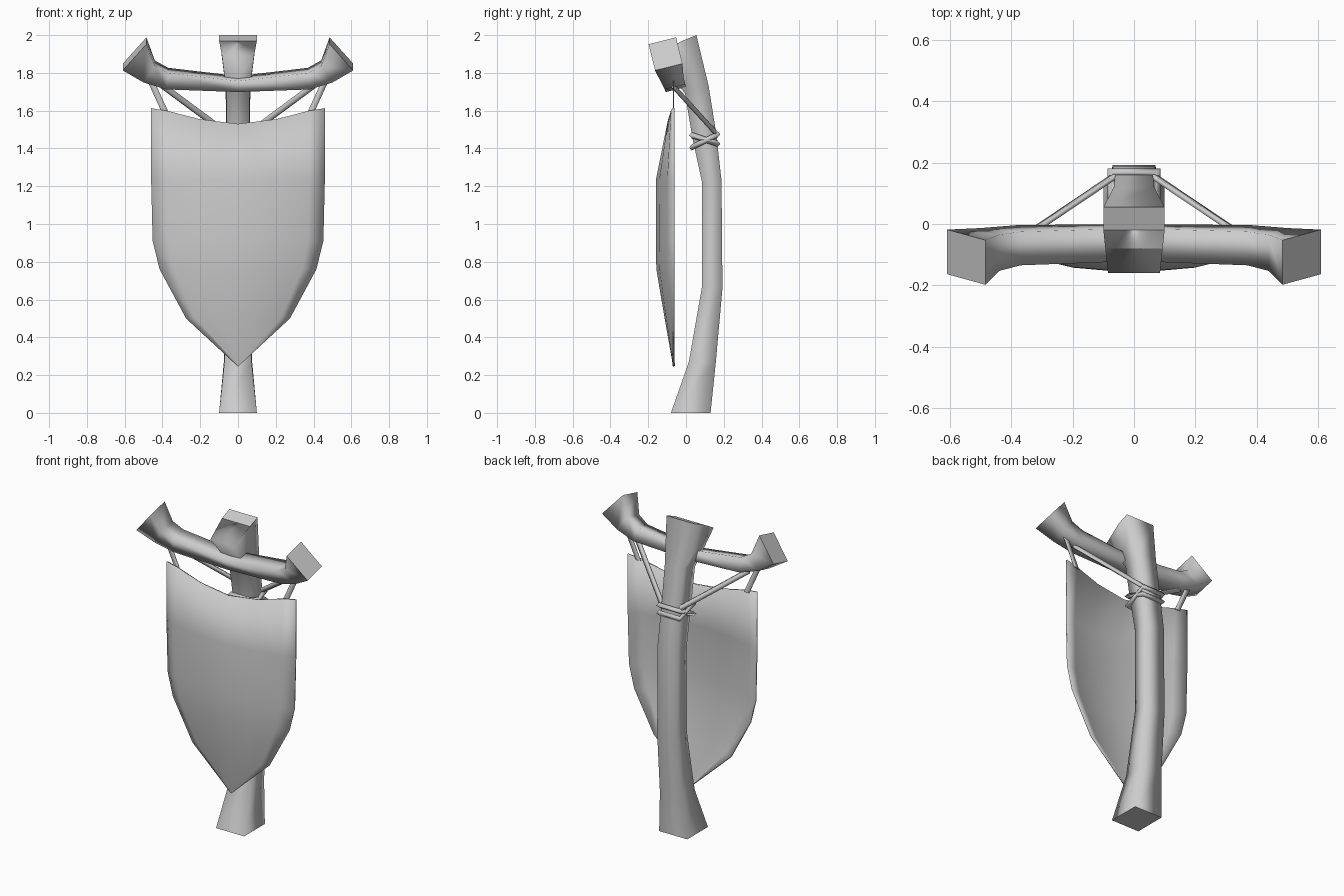
import bpy, bmesh
from mathutils import Vector

if "Cube" in bpy.data.objects:
    bpy.data.objects.remove(bpy.data.objects["Cube"])


def finish(name, bm, sharp_faces=()):
    bmesh.ops.remove_doubles(bm, verts=bm.verts, dist=0.0005)
    bmesh.ops.recalc_face_normals(bm, faces=bm.faces)
    for f in bm.faces:
        f.smooth = True
    for f in sharp_faces:
        if f.is_valid:
            for e in f.edges:
                e.smooth = False
    me = bpy.data.meshes.new(name)
    bm.to_mesh(me)
    bm.free()
    ob = bpy.data.objects.new(name, me)
    bpy.context.collection.objects.link(ob)
    return ob


def loft(name, rings, closed=False):
    """Skin a row of equal-sized rings; open rows get end caps."""
    bm = bmesh.new()
    vs = [[bm.verts.new(p) for p in r] for r in rings]
    n, m = len(rings[0]), len(rings)
    for i in range(m if closed else m - 1):
        a, b = vs[i], vs[(i + 1) % m]
        for j in range(n):
            k = (j + 1) % n
            bm.faces.new((a[j], a[k], b[k], b[j]))
    caps = [] if closed else [bm.faces.new(vs[0]), bm.faces.new(vs[-1])]
    return finish(name, bm, caps)


# Post: bent four-sided beam with a flared foot and a forward-hooked head
# (front half width, front y, front z, back half width, back y, back z)
post = [
    (.100, -.08, 0.0, .100, .130, 0.0),
    (.072, .015, .27, .075, .158, .27),
    (.065, .085, .67, .070, .193, .66),
    (.065, .085, 1.22, .070, .188, 1.23),
    (.060, .035, 1.45, .062, .160, 1.48),
    (.060, -.005, 1.69, .066, .120, 1.73),
    (.085, -.16, 1.89, .100, .055, 2.0),
    (.100, -.02, 1.97, .100, .055, 2.0),
]
loft("post", [[(-a, fy, fz), (a, fy, fz), (b, by, bz), (-b, by, bz)]
              for a, fy, fz, b, by, bz in post])

# Crossbar: tilted four-sided bar with upturned knobbed ends
D, U = Vector((0, .97, .24)), Vector((0, -.24, .97))
BAR_O = Vector((0, 0, 1.725))


def bar_pt(x, d, u):
    return BAR_O + Vector((x, 0, 0)) + D * d + U * u


# (bottom x, bottom u, top x, top u, front d, back d)
half = [
    (0, 0, 0, .060, -.11, 0),
    (.38, .015, .37, .105, -.113, 0),
    (.50, .055, .44, .145, -.122, 0),
    (.61, .125, .485, .268, -.138, .012),
]


def bar_ring(r, s):
    bx, bu, tx, tu, f, b = r
    return [bar_pt(s * bx, f, bu), bar_pt(s * bx, b, bu),
            bar_pt(s * tx, b, tu), bar_pt(s * tx, f, tu)]


loft("crossbar", [bar_ring(r, -1) for r in reversed(half)] +
     [bar_ring(r, 1) for r in half[1:]])

# Shield panel: bowed sheet narrowing to a point (half width, z, centre y)
rows = [(.46, 1.53, -.10), (.46, 1.24, -.158), (.452, .91, -.16),
        (.415, .76, -.157), (.275, .50, -.113), (0, .245, -.068)]
cols = [-1, -.82, -.44, 0, .44, .82, 1]
top_rise = {0: 0, .44: .025, .82: .07, 1: .083}
EDGE_Y = -.07
bm = bmesh.new()
grid = []
for i, (hw, z, cy) in enumerate(rows):
    grid.append([bm.verts.new((t * hw, EDGE_Y + (cy - EDGE_Y) * (1 - t * t),
                               z + (top_rise[abs(t)] if i == 0 else 0)))
                 for t in cols])
for a, b in zip(grid, grid[1:]):
    for j in range(len(cols) - 1):
        bm.faces.new((a[j], b[j], b[j + 1], a[j + 1]))
shield = finish("shield_panel", bm)
for p in shield.data.polygons:      # front side must face -y
    if p.normal.y > 0:
        shield.data.flip_normals()
        break
sol = shield.modifiers.new("thickness", 'SOLIDIFY')
sol.thickness = .01
sol.offset = -1


# Flat straps and ribbons strung between two points
def ribbon(name, p, q, side, thick):
    p, q, side, thick = map(Vector, (p, q, side, thick))
    loft(name, [[c - side - thick, c + side - thick,
                 c + side + thick, c - side + thick] for c in (p, q)])


for s, label in ((-1, "left"), (1, "right")):
    ribbon(label + "_hanging_strap", (s * .385, -.066, 1.59),
           (s * .465, -.066, 1.765), (.018, 0, 0), (0, .002, 0))
    ribbon(label + "_brace_cord", (s * .065, .155, 1.485),
           (s * .40, -.07, 1.732), (s * -.007, 0, .012), (s * .004, .006, 0))

# Lashing: two crossed cord loops around the post
for k, (zf, zb) in enumerate(((1.405, 1.475), (1.47, 1.425))):
    rings = []
    for x, y, z in ((-.073, .03, zf), (.073, .03, zf),
                    (.073, .168, zb), (-.073, .168, zb)):
        c = Vector((x, y, z))
        out = Vector((.013 if x > 0 else -.013, .013 if y > .1 else -.013, 0))
        up = Vector((0, 0, .016))
        rings.append([c + out, c + up, c - out, c - up])
    loft("lashing_loop_%d" % (k + 1), rings, closed=True)
